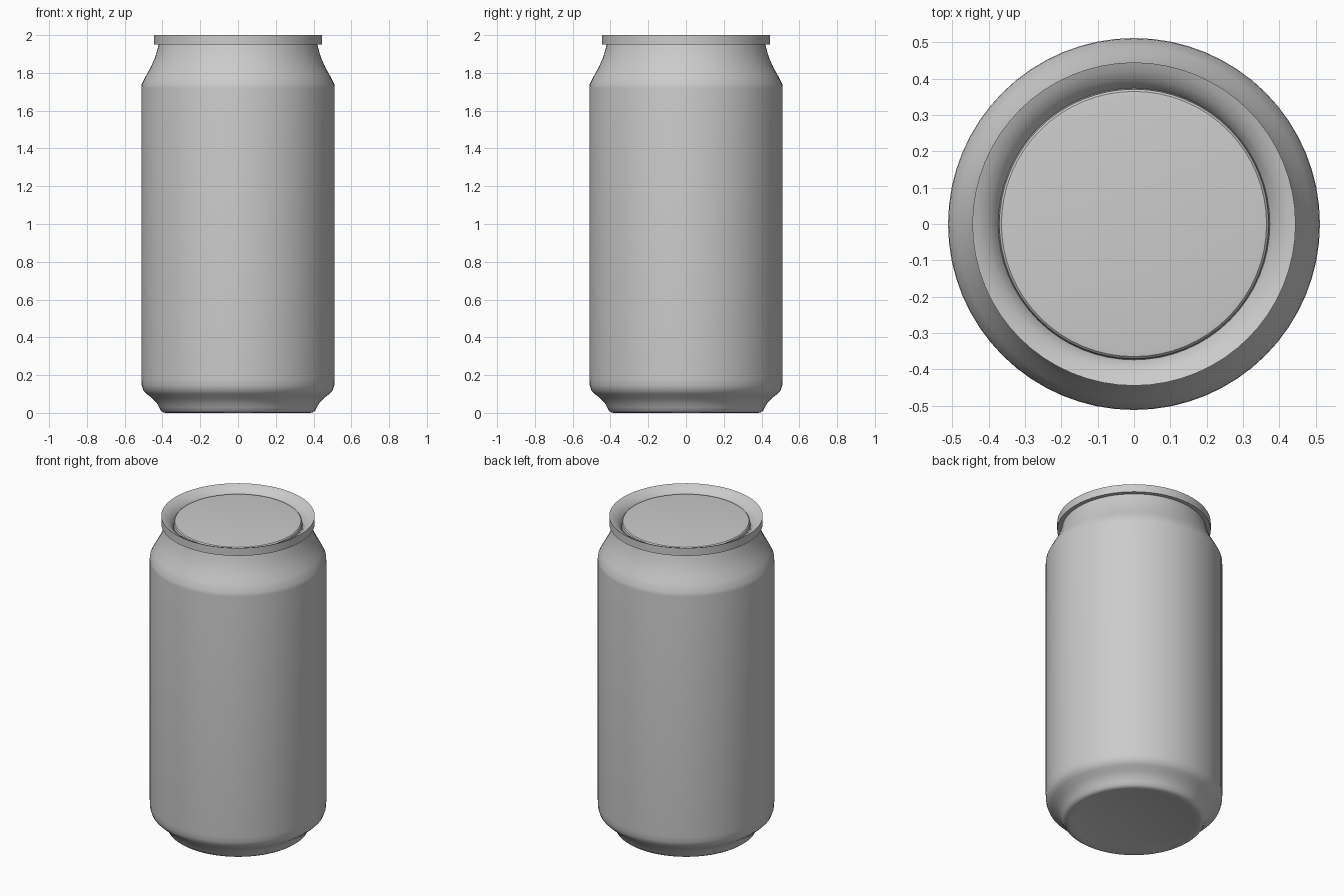
import bpy, bmesh, math

cube = bpy.data.objects.get("Cube")
if cube:
    bpy.data.objects.remove(cube, do_unlink=True)

SEGMENTS = 64

# One plain metal colour
metal = bpy.data.materials.new("light_grey_metal")
metal.use_nodes = True
grey = (0.6, 0.6, 0.6, 1)
metal.diffuse_color = grey
metal.node_tree.nodes["Principled BSDF"].inputs["Base Color"].default_value = grey


def lathe(name, profile, angle=35):
    """Turn a (radius, z) profile around the z axis."""
    bm = bmesh.new()
    verts = [bm.verts.new((r, 0, z)) for r, z in profile]
    edges = [bm.edges.new(pair) for pair in zip(verts, verts[1:])]
    bmesh.ops.spin(bm, geom=verts + edges, cent=(0, 0, 0), axis=(0, 0, 1),
                   angle=2 * math.pi, steps=SEGMENTS)
    bmesh.ops.remove_doubles(bm, verts=bm.verts, dist=0.0005)
    bmesh.ops.recalc_face_normals(bm, faces=bm.faces)
    mesh = bpy.data.meshes.new(name)
    bm.to_mesh(mesh)
    bm.free()
    mesh.materials.append(metal)
    obj = bpy.data.objects.new(name, mesh)
    bpy.context.collection.objects.link(obj)
    bpy.ops.object.select_all(action='DESELECT')
    obj.select_set(True)
    bpy.context.view_layer.objects.active = obj
    bpy.ops.object.shade_smooth_by_angle(angle=math.radians(angle))
    return obj


# Closed can: domed base, foot, wall, neck, rim, channel and raised lid
lathe("can", [
    # shallow dome underneath
    (0, 0.035), (0.15, 0.03), (0.27, 0.018), (0.35, 0.006), (0.38, 0.0),
    # foot curving out to the wall
    (0.395, 0.002), (0.408, 0.012), (0.417, 0.03), (0.432, 0.055),
    (0.455, 0.078), (0.483, 0.1), (0.501, 0.118), (0.51, 0.145),
    # straight wall
    (0.512, 0.18), (0.512, 1.72), (0.51, 1.74),
    # tapered neck
    (0.487, 1.785), (0.462, 1.83), (0.442, 1.875), (0.429, 1.915), (0.42, 1.95),
    # rim band
    (0.445, 1.95), (0.445, 2.0),
    # sloping channel inside the rim
    (0.425, 1.992), (0.40, 1.976), (0.382, 1.956), (0.374, 1.94),
    # raised lid panel
    (0.371, 1.962), (0.365, 1.968), (0.35, 1.97), (0, 1.97),
])
